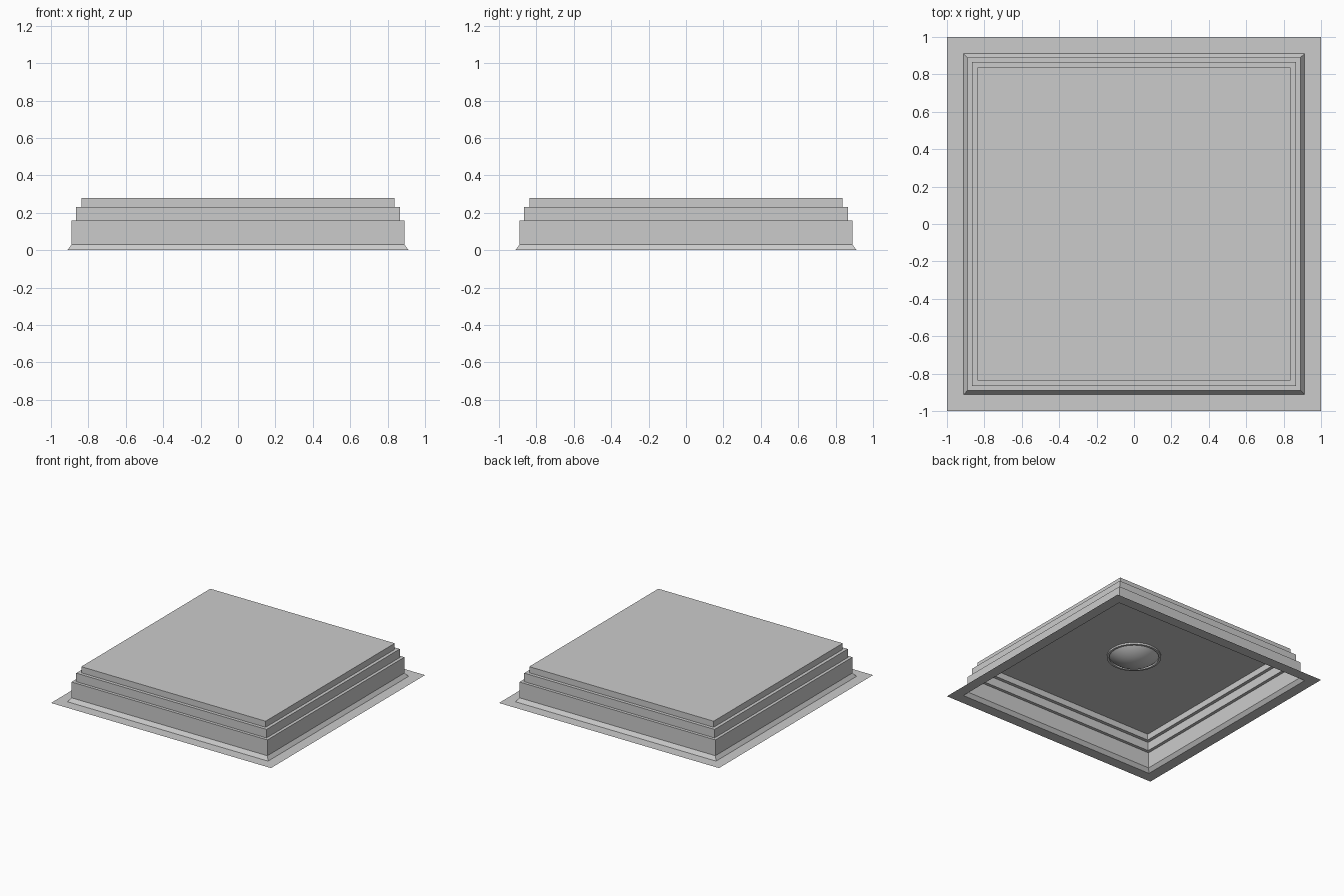
import bpy, bmesh
from math import sin, cos, pi, sqrt, asin, radians

if "Cube" in bpy.data.objects:
    bpy.data.objects.remove(bpy.data.objects["Cube"])


def loft(name, profile, sides, offset=0.0, cap=False):
    """Revolve (radius, z) points; a zero radius closes to a pole."""
    bm = bmesh.new()
    rings = []
    for r, z in profile:
        if r < 1e-6:
            rings.append([bm.verts.new((0, 0, z))] * sides)
        else:
            rings.append([bm.verts.new((r * cos(offset + 2 * pi * i / sides),
                                        r * sin(offset + 2 * pi * i / sides), z))
                          for i in range(sides)])
    for a, b in zip(rings, rings[1:]):
        for i in range(sides):
            j = (i + 1) % sides
            quad = [a[i], a[j], b[j], b[i]]
            bm.faces.new(list(dict.fromkeys(quad)))
    if cap:
        bm.faces.new(rings[-1])
    mesh = bpy.data.meshes.new(name)
    bm.to_mesh(mesh)
    bm.free()
    obj = bpy.data.objects.new(name, mesh)
    bpy.context.collection.objects.link(obj)
    return obj


# Stepped square ceiling tray: flange, sloped lip, three tiers and lid
half_widths = [(1.0, 0.004), (0.912, 0.004), (0.89, 0.03), (0.89, 0.16), (0.865, 0.16),
               (0.865, 0.23), (0.838, 0.23), (0.838, 0.28)]
half_widths = [(w, 0.0 if z < 0.01 else z) for w, z in half_widths]
loft("ceiling_tray", [(w * sqrt(2), z) for w, z in half_widths], 4, pi / 4, cap=True)

# Round lamp under the lid: thin trim ring
ring = loft("lamp_trim_ring", [(0.187, 0.279), (0.187, 0.265), (0.204, 0.265), (0.204, 0.279)], 48)

# Shallow domed lamp glass bulging downwards
r, h, base = 0.187, 0.075, 0.278
R = (r * r + h * h) / (2 * h)
top = asin(r / R)
steps = 10
dome = loft("lamp_glass",
            [(R * sin(top * i / steps), base - h + R * (1 - cos(top * i / steps)))
             for i in range(steps + 1)], 48)

# Normals face down and outwards on the lamp, smooth with sharp rim
for obj in (ring, dome):
    bm = bmesh.new()
    bm.from_mesh(obj.data)
    for f in bm.faces:
        c = f.calc_center_median()
        if obj is dome and f.normal.z > 0:
            f.normal_flip()
        elif obj is ring:
            radial = f.normal.x * c.x + f.normal.y * c.y
            inner = c.xy.length < 0.19
            if f.normal.z > 0.5 or (abs(f.normal.z) < 0.5 and (radial > 0) == inner):
                f.normal_flip()
    bm.to_mesh(obj.data)
    bm.free()
    bpy.ops.object.select_all(action='DESELECT')
    obj.select_set(True)
    bpy.context.view_layer.objects.active = obj
    bpy.ops.object.shade_smooth_by_angle(angle=radians(35))
